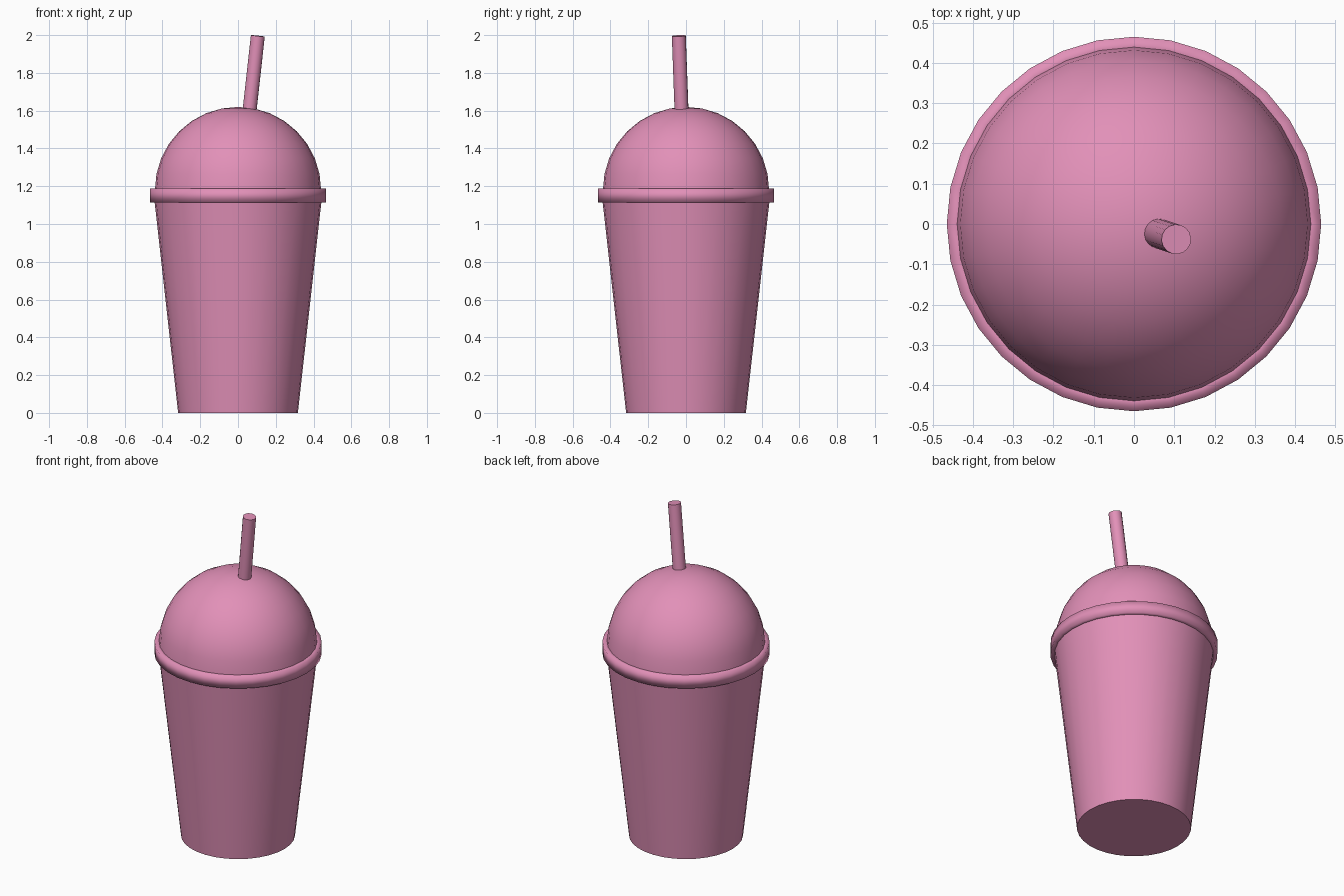
import bpy, math
from mathutils import Vector

if "Cube" in bpy.data.objects:
    bpy.data.objects.remove(bpy.data.objects["Cube"])

SIDES = 32

pink = bpy.data.materials.new("pink")
pink.diffuse_color = (0.76, 0.28, 0.48, 1.0)
pink.use_nodes = True
pink.node_tree.nodes["Principled BSDF"].inputs["Base Color"].default_value = pink.diffuse_color


def lathe(name, profile, closed=False, sharp=True):
    """Spin a (radius, z) profile around z; radius 0 gives a pole, open ends get caps."""
    verts, rings, faces = [], [], []
    for r, z in profile:
        start = len(verts)
        count = SIDES if r > 0 else 1
        verts += [(r * math.cos(2 * math.pi * i / SIDES),
                   r * math.sin(2 * math.pi * i / SIDES), z) for i in range(count)]
        rings.append([start + i % count for i in range(SIDES)])
    pairs = list(zip(rings, rings[1:]))
    if closed:
        pairs.append((rings[-1], rings[0]))
    for a, b in pairs:
        for i in range(SIDES):
            j = (i + 1) % SIDES
            faces.append(list(dict.fromkeys((a[i], a[j], b[j], b[i]))))
    if not closed:
        if profile[0][0] > 0:
            faces.append(rings[0][::-1])
        if profile[-1][0] > 0:
            faces.append(rings[-1])
    mesh = bpy.data.meshes.new(name)
    mesh.from_pydata(verts, [], faces)
    obj = bpy.data.objects.new(name, mesh)
    bpy.context.collection.objects.link(obj)
    finish(obj, sharp)
    return obj


def finish(obj, sharp=True):
    bpy.ops.object.select_all(action='DESELECT')
    obj.select_set(True)
    bpy.context.view_layer.objects.active = obj
    obj.data.materials.append(pink)
    if sharp:
        bpy.ops.object.shade_smooth_by_angle(angle=math.radians(35))
    else:
        bpy.ops.object.shade_smooth()


# Tapered cup body
lathe("cup", [(0.317, 0.0), (0.443, 1.13)])

# Lid rim, softly shaded across its edges
lathe("lid_rim", [(0.42, 1.115), (0.465, 1.115), (0.465, 1.187), (0.42, 1.187)],
      closed=True, sharp=False)

# Domed lid
dome = [(0.44 * math.cos(a), 1.18 + 0.44 * math.sin(a))
        for a in (math.pi / 2 * k / 8 for k in range(8))]
lathe("dome_lid", dome + [(0, 1.62)])

# Tilted straw, reaching just inside the dome
top = Vector((0.105, -0.038, 1.996))
low = Vector((0.050, -0.020, 1.50))
axis = top - low
bpy.ops.mesh.primitive_cylinder_add(vertices=16, radius=0.037, depth=axis.length,
                                    location=(top + low) / 2,
                                    rotation=axis.to_track_quat('Z', 'Y').to_euler())
straw = bpy.context.object
straw.name = "straw"
finish(straw)
